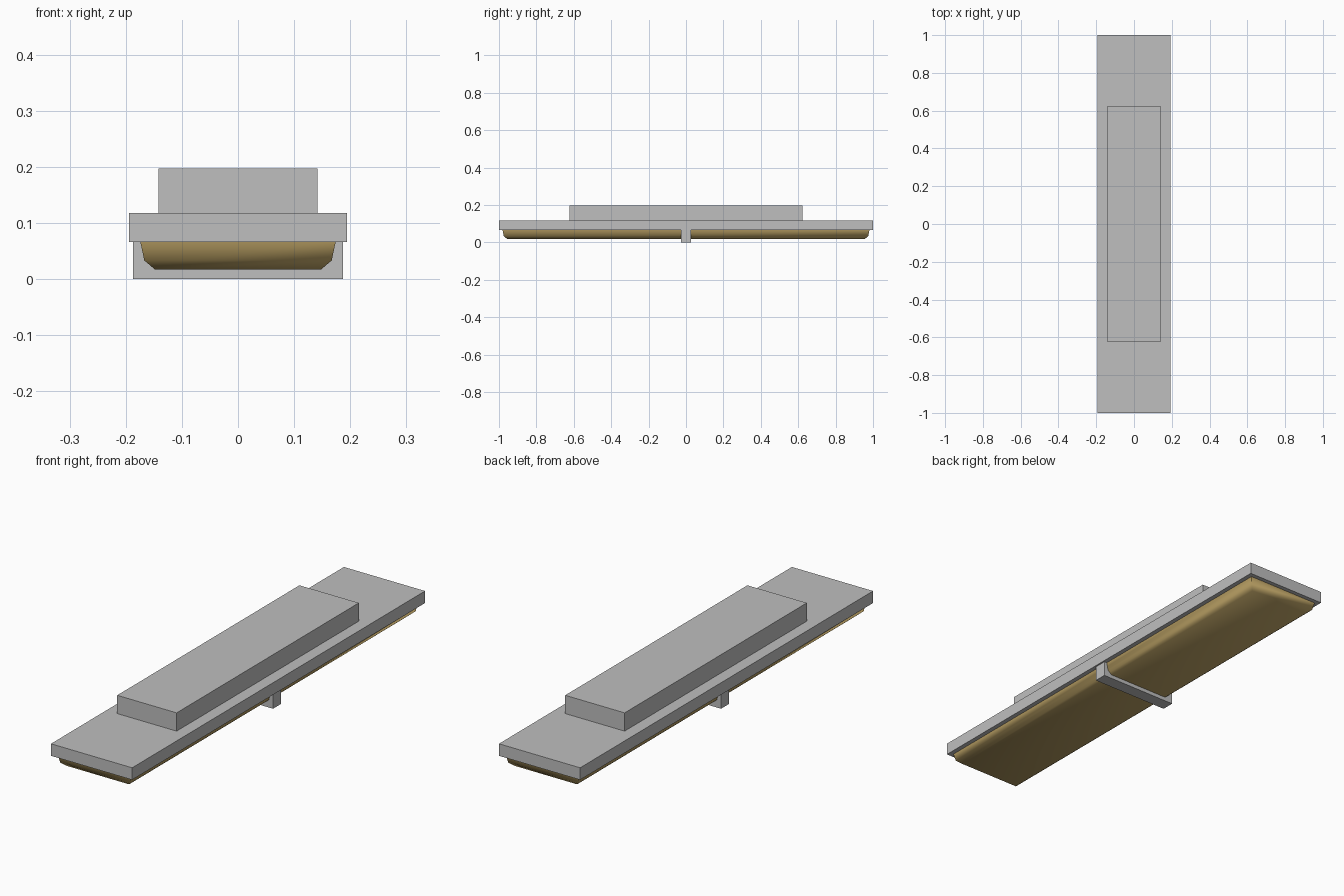
import bpy
import bmesh

cube = bpy.data.objects.get("Cube")
if cube:
    bpy.data.objects.remove(cube)


def material(name, rgb):
    mat = bpy.data.materials.new(name)
    mat.use_nodes = True
    mat.diffuse_color = (*rgb, 1)
    mat.node_tree.nodes["Principled BSDF"].inputs["Base Color"].default_value = (*rgb, 1)
    return mat


def loft(name, rings, mat, smooth=False):
    """Stack centred rectangles (half width, half length, height) and cap both ends."""
    bm = bmesh.new()
    loops = [[bm.verts.new((sx * w, sy * l, z))
              for sx, sy in ((-1, -1), (1, -1), (1, 1), (-1, 1))]
             for w, l, z in rings]
    bm.faces.new(loops[0][::-1])
    bm.faces.new(loops[-1])
    for low, high in zip(loops, loops[1:]):
        for i in range(4):
            j = (i + 1) % 4
            bm.faces.new((low[i], low[j], high[j], high[i]))
    for face in bm.faces:
        face.smooth = smooth
    mesh = bpy.data.meshes.new(name)
    bm.to_mesh(mesh)
    bm.free()
    mesh.materials.append(mat)
    obj = bpy.data.objects.new(name, mesh)
    bpy.context.collection.objects.link(obj)
    return obj


def box(name, w, l, bottom, top, mat):
    return loft(name, [(w, l, bottom), (w, l, top)], mat)


grey = material("light grey metal", (0.52, 0.52, 0.52))
amber = material("amber diffuser", (0.50, 0.36, 0.13))

# Mounting plate, raised housing and the strap across the underside
box("base_plate", 0.194, 1.0, 0.066, 0.118, grey)
box("raised_housing", 0.142, 0.622, 0.118, 0.197, grey)
box("centre_strap", 0.187, 0.028, 0.0, 0.066, grey)

# Shallow diffuser tray with softly shaded lower edges
loft("diffuser", [(0.148, 0.955, 0.017), (0.167, 0.974, 0.033), (0.174, 0.981, 0.066)],
     amber, smooth=True)
diffuser = bpy.data.objects["diffuser"]
bpy.ops.object.select_all(action="DESELECT")
diffuser.select_set(True)
bpy.context.view_layer.objects.active = diffuser
bpy.ops.object.shade_smooth_by_angle(angle=1.1)
